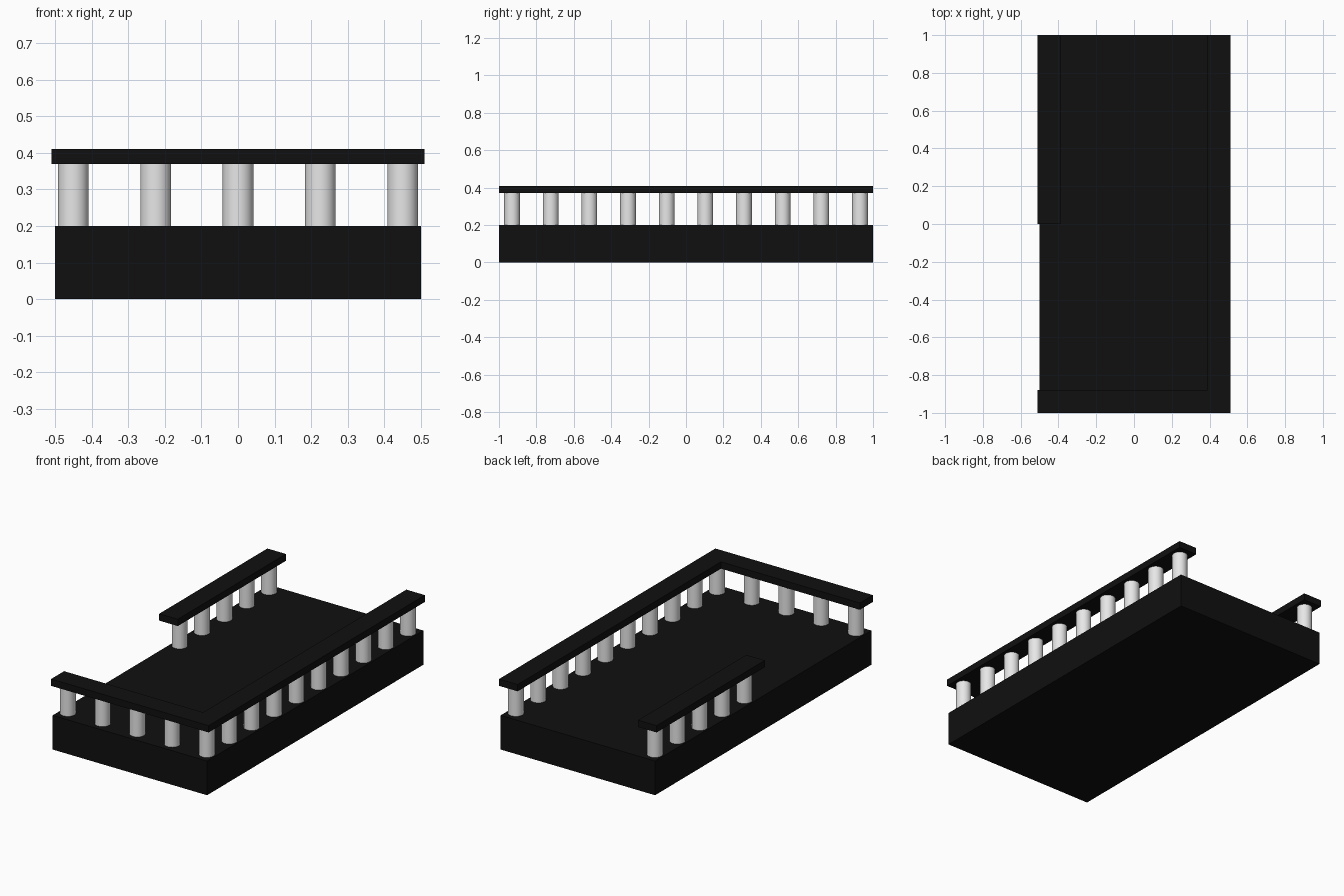
import bpy, math

if "Cube" in bpy.data.objects:
    bpy.data.objects.remove(bpy.data.objects["Cube"])


def material(name, rgb):
    m = bpy.data.materials.new(name)
    m.diffuse_color = (*rgb, 1)
    m.use_nodes = True
    m.node_tree.nodes["Principled BSDF"].inputs["Base Color"].default_value = m.diffuse_color
    return m


BLACK = material("black stone", (0.005, 0.005, 0.005))
WHITE = material("white pillar", (0.8, 0.8, 0.8))


def box(name, x0, x1, y0, y1, z0, z1):
    bpy.ops.mesh.primitive_cube_add(
        size=1, location=((x0 + x1) / 2, (y0 + y1) / 2, (z0 + z1) / 2))
    ob = bpy.context.object
    ob.name = name
    ob.scale = (x1 - x0, y1 - y0, z1 - z0)
    bpy.ops.object.transform_apply(location=False, rotation=False, scale=True)
    ob.data.materials.append(BLACK)


def pillar(name, x, y):
    bpy.ops.mesh.primitive_cylinder_add(
        vertices=32, radius=0.042, depth=0.17, location=(x, y, 0.285))
    ob = bpy.context.object
    ob.name = name
    ob.data.materials.append(WHITE)
    bpy.ops.object.shade_smooth_by_angle(angle=math.radians(40))


# Floor slab
box("base", -0.5, 0.5, -1, 1, 0, 0.2)

# Handrails: full right side, front, and rear half of the left side
box("right_rail", 0.39, 0.51, -1, 1, 0.37, 0.41)
box("front_rail", -0.51, 0.39, -1, -0.88, 0.37, 0.41)
box("left_rail", -0.51, -0.39, 0, 1, 0.37, 0.41)

# Pillars along each rail
END, STEP = 0.93, 1.86 / 9
for i in range(10):
    y = -END + i * STEP
    pillar(f"right_pillar_{i + 1}", 0.45, y)
    if y > 0:
        pillar(f"left_pillar_{i - 4}", -0.45, y)
for i in range(4):
    pillar(f"front_pillar_{i + 1}", -0.45 + i * 0.225, -END)
